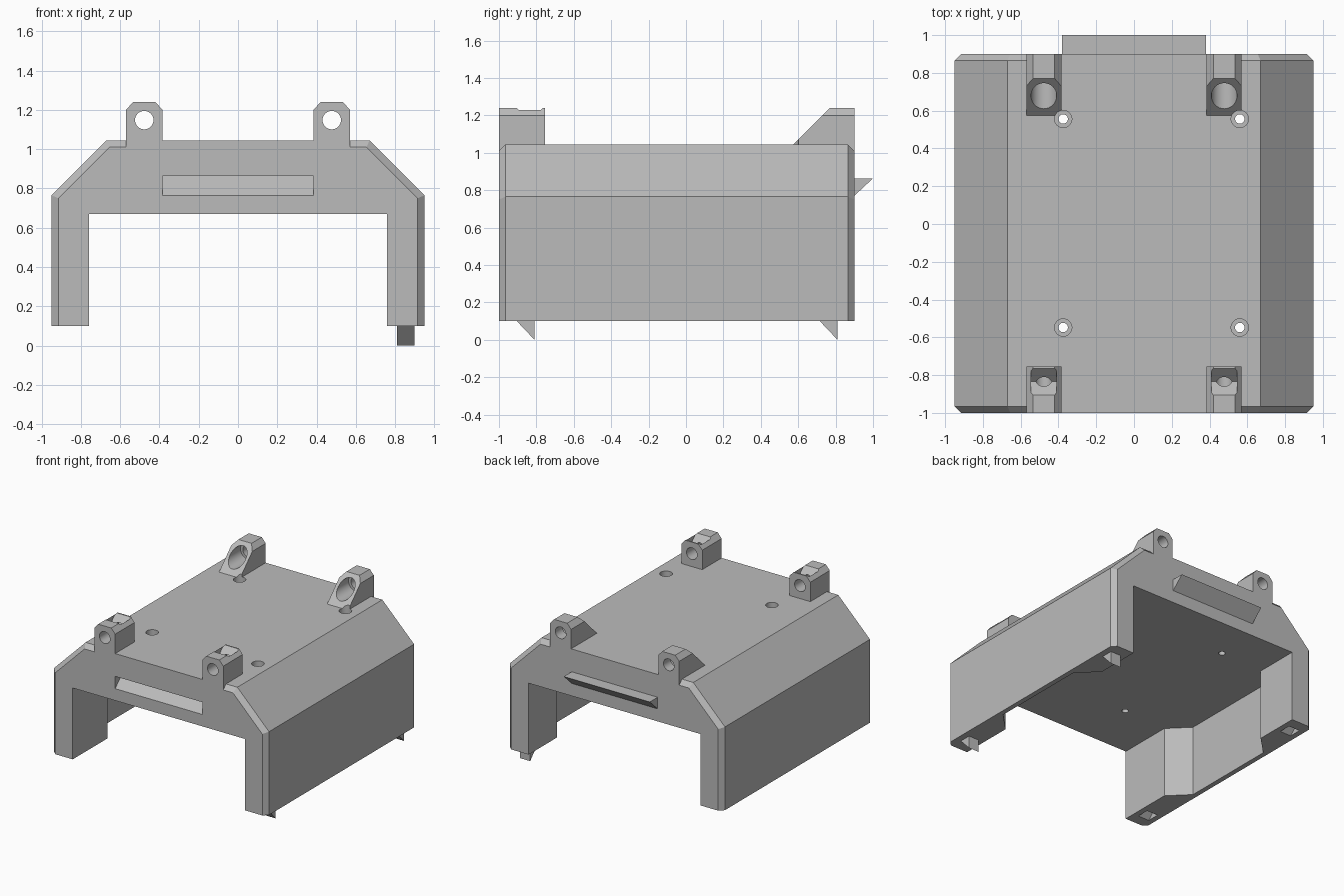
import bpy, bmesh, math
from mathutils import Vector, Matrix

if "Cube" in bpy.data.objects:
    bpy.data.objects.remove(bpy.data.objects["Cube"])

grey = bpy.data.materials.new("plain grey")
grey.diffuse_color = (0.5, 0.5, 0.5, 1)
grey.use_nodes = True
grey.node_tree.nodes["Principled BSDF"].inputs["Base Color"].default_value = grey.diffuse_color


def finish(name, bm):
    bmesh.ops.remove_doubles(bm, verts=bm.verts, dist=1e-5)
    bmesh.ops.recalc_face_normals(bm, faces=bm.faces)
    me = bpy.data.meshes.new(name)
    bm.to_mesh(me)
    bm.free()
    me.materials.append(grey)
    ob = bpy.data.objects.new(name, me)
    bpy.context.collection.objects.link(ob)
    return ob


def loft(name, rings):
    """Closed solid through rings of 3D points."""
    bm = bmesh.new()
    vs = [[bm.verts.new(p) for p in r] for r in rings]
    n = len(rings[0])
    bm.faces.new(vs[0])
    bm.faces.new(vs[-1])
    for a, b in zip(vs, vs[1:]):
        for i in range(n):
            j = (i + 1) % n
            bm.faces.new((a[i], a[j], b[j], b[i]))
    return finish(name, bm)


def prism(name, pts, axis, lo, hi):
    """Extrude a 2D profile along an axis: x takes (y,z), y takes (x,z), z takes (x,y)."""
    def put(p, t):
        return {"x": (t, p[0], p[1]), "y": (p[0], t, p[1]), "z": (p[0], p[1], t)}[axis]
    return loft(name, [[put(p, t) for p in pts] for t in (lo, hi)])


def rod(name, axis, a, b, r, lo, hi):
    pts = [(a + r * math.cos(k * math.tau / 32), b + r * math.sin(k * math.tau / 32)) for k in range(32)]
    return prism(name, pts, axis, lo, hi)


def apply_bool(target, other, op):
    m = target.modifiers.new("bool", "BOOLEAN")
    m.operation, m.solver, m.object = op, "EXACT", other
    bpy.context.view_layer.update()
    me = bpy.data.meshes.new_from_object(target.evaluated_get(bpy.context.evaluated_depsgraph_get()))
    target.modifiers.clear()
    target.data = me
    bpy.data.objects.remove(other)


def cut(target, other):
    apply_bool(target, other, "DIFFERENCE")


def join(target, other):
    apply_bool(target, other, "UNION")


# Outer shell, chamfered at both ends except across the middle of the top
def mirrored(half):
    return half + [(-x, z) for x, z in reversed(half)]

full = mirrored([(.95, .1), (.95, .765), (.67, 1.045), (.57, 1.045), (.57, 1.045)])
small = mirrored([(.915, .1), (.915, .75), (.655, 1.01), (.57, 1.01), (.57, 1.045)])
bm = bmesh.new()
rings = [[bm.verts.new((x, y, z)) for x, z in prof]
         for y, prof in ((-1, small), (-.965, full), (.865, full), (.9, small))]
bm.faces.new(rings[0])
bm.faces.new(rings[-1])
for a, b in zip(rings, rings[1:]):
    for i in range(len(a)):
        j = (i + 1) % len(a)
        quad = (a[i], a[j], b[j], b[i])
        # the doubled corner points leave triangles or nothing
        seen = []
        for v in quad:
            if all((v.co - w.co).length > 1e-6 for w in seen):
                seen.append(v)
        if len(seen) > 2:
            bm.faces.new(seen)
body = finish("housing", bm)

# Cavity: narrow at the end posts, wide between them
side = [(.76, -1.1), (.76, -.56), (.91, -.41), (.91, .39), (.76, .54), (.76, 1.1)]
cut(body, prism("cavity", side + [(-x, y) for x, y in reversed(side)], "z", -.1, .67))

# Mounting lugs
for s in (-1, 1):
    cx = s * .4775
    outline = [(cx - .0925, 1.0), (cx + .0925, 1.0), (cx + .0925, 1.2), (cx + .0575, 1.24),
               (cx - .0575, 1.24), (cx - .0925, 1.2)]
    # front lug with a V groove across its top
    lug = prism("front_lug", outline, "y", -1, -.755)
    groove = [(-.92, 1.255), (-.835, 1.17), (-.75, 1.255)]
    cut(lug, prism("groove", groove, "x", cx - .067, cx + .067))
    cut(lug, rod("bolt_hole", "y", cx, 1.148, .047, -1.1, -.7))
    join(body, lug)
    # back lug with a sloped front and a counterbored hole
    lug = prism("back_lug", outline, "y", .5, .9)
    cut(lug, prism("slope", [(.4, .9), (.43, .9), (.81, 1.28), (.4, 1.28)], "x", cx - .2, cx + .2))
    cut(lug, rod("bolt_hole", "y", cx, 1.148, .047, .4, 1))
    cut(lug, rod("counterbore", "y", cx, 1.148, .068, .4, .81))
    join(body, lug)

# Screw holes through the top
for x in (-.375, .56):
    for y in (-.548, .556):
        cut(body, rod("screw_hole", "z", x, y, .025, .5, 1.2))
        cut(body, rod("screw_head", "z", x, y, .046, .87, 1.075))

# Wedge tongue at the back and matching slot at the front
join(body, prism("tongue", [(.88, .77), (.9, .77), (1, .863), (.88, .863)], "x", -.38, .38))
cut(body, prism("slot", [(-1.02, .765), (-1, .765), (-.9, .863), (-1.02, .863)], "x", -.385, .385))

# Wedge tabs under one wall, pockets under the other
for y in (-.81, .81):
    join(body, prism("tab", [(y - .095, .1), (y, 0), (y, .12), (y - .095, .12)], "x", .81, .90))
    cut(body, prism("pocket", [(y - .1, .08), (y, .08), (y, .2), (y - .1, .1)], "x", -.905, -.805))

# Tidy flat faces, smooth the round holes only
bm = bmesh.new()
bm.from_mesh(body.data)
bmesh.ops.remove_doubles(bm, verts=bm.verts, dist=1e-4)
bmesh.ops.dissolve_limit(bm, angle_limit=math.radians(.5), verts=bm.verts, edges=bm.edges)
bm.to_mesh(body.data)
bm.free()
body.data.materials.clear()
body.data.materials.append(grey)
bpy.context.view_layer.objects.active = body
body.select_set(True)
bpy.ops.object.shade_smooth_by_angle(angle=math.radians(25))
